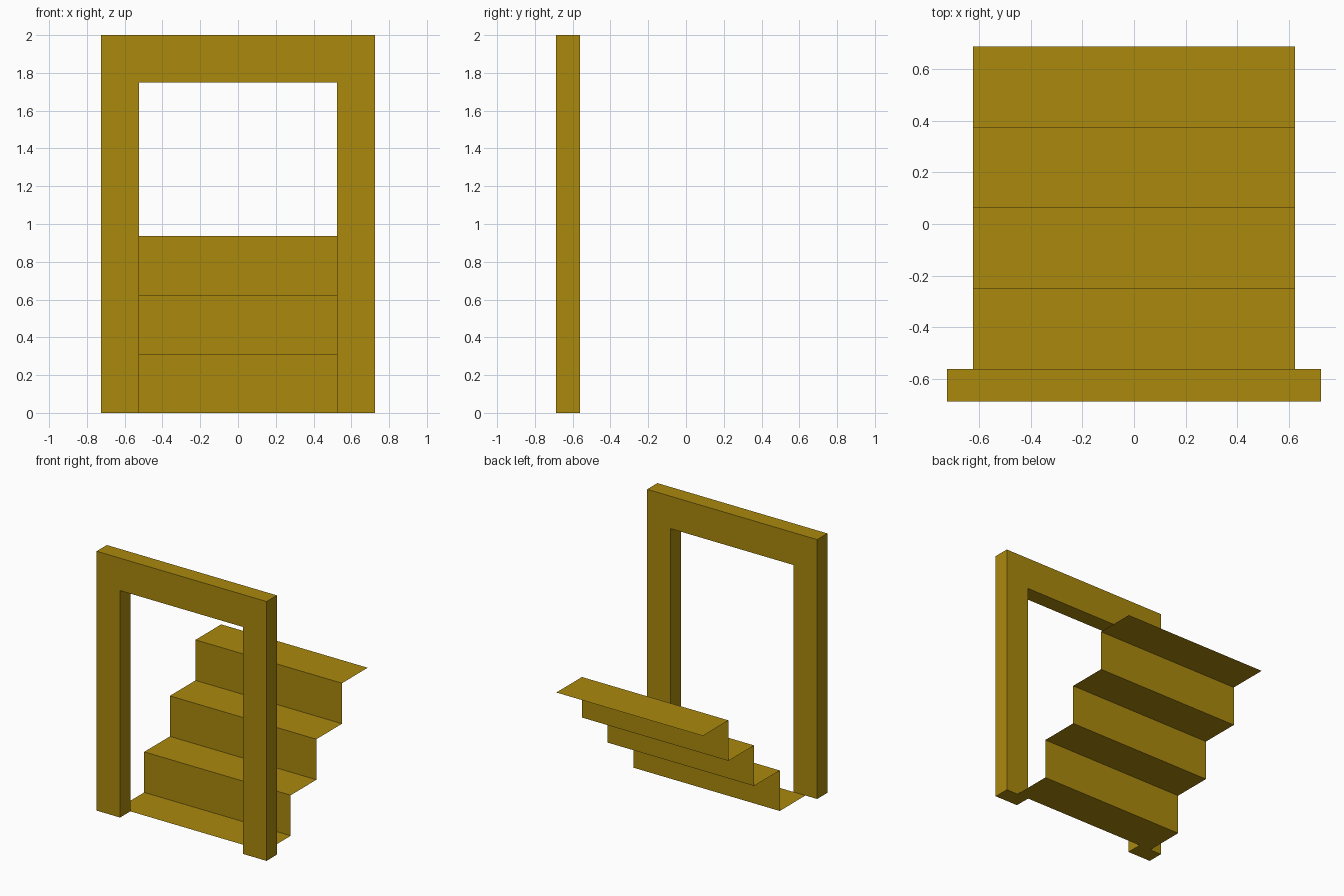
import bpy, bmesh
from mathutils import Vector

if "Cube" in bpy.data.objects:
    bpy.data.objects.remove(bpy.data.objects["Cube"])

mat = bpy.data.materials.new("ochre")
mat.diffuse_color = (0.40, 0.25, 0.004, 1)
mat.use_nodes = True
mat.node_tree.nodes["Principled BSDF"].inputs["Base Color"].default_value = mat.diffuse_color


def extrude_profile(name, bm, geom, offset):
    """Extrude geometry along offset and make an object from it."""
    ext = bmesh.ops.extrude_face_region(bm, geom=geom)["geom"]
    verts = [g for g in ext if isinstance(g, bmesh.types.BMVert)]
    bmesh.ops.translate(bm, verts=verts, vec=offset)
    return finish(name, bm)


def finish(name, bm):
    bmesh.ops.recalc_face_normals(bm, faces=bm.faces[:])
    mesh = bpy.data.meshes.new(name)
    bm.to_mesh(mesh)
    bm.free()
    mesh.materials.append(mat)
    obj = bpy.data.objects.new(name, mesh)
    bpy.context.collection.objects.link(obj)
    return obj


# Door frame: one U-shaped outline extruded through its depth
outline = [(-0.725, 0), (-0.525, 0), (-0.525, 1.75), (0.525, 1.75),
           (0.525, 0), (0.725, 0), (0.725, 2), (-0.725, 2)]
bm = bmesh.new()
face = bm.faces.new([bm.verts.new((x, -0.6875, z)) for x, z in outline])
extrude_profile("door_frame", bm, [face], Vector((0, 0.125, 0)))

# Stairs: thin folded sheet, four treads joined by three risers
STEP, HALF_WIDTH, START = 0.3125, 0.625, -0.5625
profile = []
for i in range(4):
    profile += [(START + i * STEP, i * STEP), (START + (i + 1) * STEP, i * STEP)]
bm = bmesh.new()
rows = [[bm.verts.new((x, y, z)) for x in (-HALF_WIDTH, HALF_WIDTH)] for y, z in profile]
for (a, b), (c, d) in zip(rows, rows[1:]):
    bm.faces.new((a, b, d, c))
stairs = finish("stairs", bm)
# Treads face up, risers face the door
if stairs.data.polygons[0].normal.z < 0:
    stairs.data.flip_normals()
